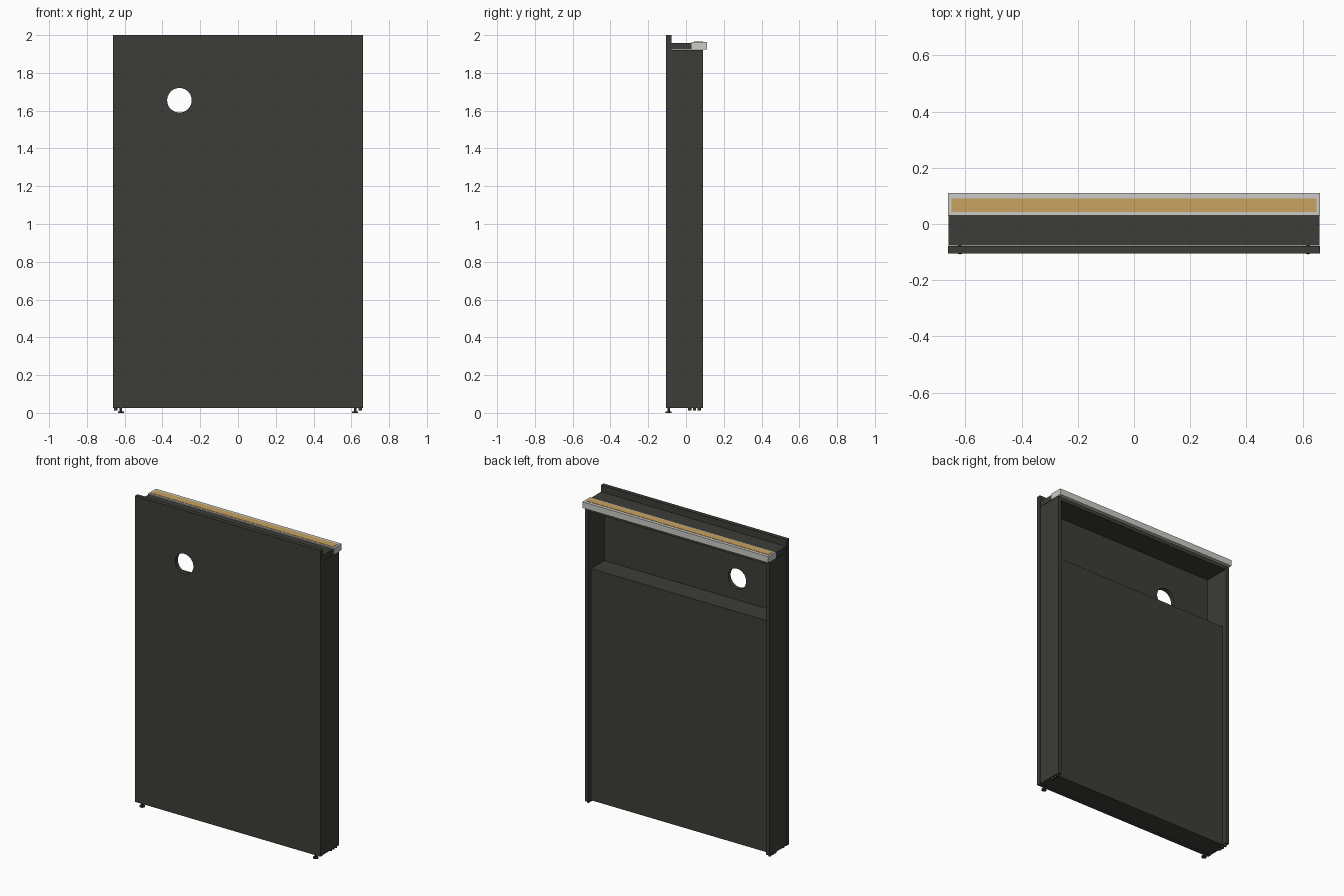
import bpy, bmesh, math
from mathutils import Matrix, Vector

if "Cube" in bpy.data.objects:
    bpy.data.objects.remove(bpy.data.objects["Cube"])


def material(name, rgb):
    m = bpy.data.materials.new(name)
    m.diffuse_color = (*rgb, 1)
    m.use_nodes = True
    m.node_tree.nodes["Principled BSDF"].inputs["Base Color"].default_value = m.diffuse_color
    return m


DARK = material("charcoal_laminate", (0.046, 0.046, 0.038))
GREY = material("pale_grey", (0.60, 0.60, 0.57))
WOOD = material("warm_wood", (0.58, 0.36, 0.115))


def finish(name, bm, mat):
    me = bpy.data.meshes.new(name)
    bm.to_mesh(me)
    bm.free()
    me.materials.append(mat)
    ob = bpy.data.objects.new(name, me)
    bpy.context.collection.objects.link(ob)
    return ob


def box(name, x, y, z, mat=DARK):
    """Box from (min, max) pairs."""
    bm = bmesh.new()
    size = Vector((x[1] - x[0], y[1] - y[0], z[1] - z[0]))
    mid = Vector((sum(x) / 2, sum(y) / 2, sum(z) / 2))
    bmesh.ops.create_cube(bm, size=1, matrix=Matrix.Translation(mid) @ Matrix.Diagonal((*size, 1)))
    return finish(name, bm, mat)


def add_disc(bm, x, y, z0, z1, r, segs=20):
    bmesh.ops.create_cone(bm, cap_ends=True, segments=segs, radius1=r, radius2=r,
                          depth=z1 - z0, matrix=Matrix.Translation((x, y, (z0 + z1) / 2)))


# Front panel with a round through hole
front = box("front_panel", (-0.663, 0.663), (-0.105, -0.078), (0.025, 2.0))
bm = bmesh.new()
bmesh.ops.create_cone(bm, cap_ends=True, segments=48, radius1=0.065, radius2=0.065, depth=0.2,
                      matrix=Matrix.Translation((-0.31, -0.09, 1.655)) @ Matrix.Rotation(math.pi / 2, 4, 'X'))
cutter = finish("hole_cutter", bm, DARK)
cutter.hide_render = True
mod = front.modifiers.new("hole", 'BOOLEAN')
mod.operation = 'DIFFERENCE'
mod.solver = 'EXACT'
mod.object = cutter
bpy.context.view_layer.objects.active = front
bpy.ops.object.modifier_apply(modifier=mod.name)
bpy.data.objects.remove(cutter)

# Carcass: sides, floor, recessed back panel, shelf and top boards
for side, label in ((-1, "left"), (1, "right")):
    box(label + "_side", sorted((side * 0.636, side * 0.66)), (-0.077, 0.09), (0.025, 1.922))
INNER = (-0.636, 0.636)
box("floor_board", INNER, (-0.077, 0.06), (0.025, 0.05))
box("back_panel", INNER, (0.037, 0.06), (0.05, 1.497))
box("shelf", INNER, (-0.077, 0.06), (1.497, 1.52))
box("carcass_top", INNER, (-0.077, 0.088), (1.9, 1.922))
box("top_board", (-0.66, 0.66), (-0.077, 0.03), (1.924, 1.958))

# Pale rear bar with a wooden inlay strip
box("rear_bar", (-0.663, 0.663), (0.03, 0.11), (1.924, 1.964), GREY)
box("wood_inlay", (-0.65, 0.65), (0.042, 0.09), (1.962, 1.966), WOOD)

# Levelling feet under the front panel and small pads under the sides
for side, label in ((-1, "left"), (1, "right")):
    bm = bmesh.new()
    add_disc(bm, side * 0.62, -0.092, 0.0, 0.008, 0.016)
    add_disc(bm, side * 0.62, -0.092, 0.008, 0.026, 0.007)
    finish(label + "_foot", bm, DARK)
    bm = bmesh.new()
    for y in (0.02, 0.045, 0.07):
        add_disc(bm, side * 0.648, y, 0.013, 0.026, 0.009, 12)
    finish(label + "_pads", bm, DARK)
